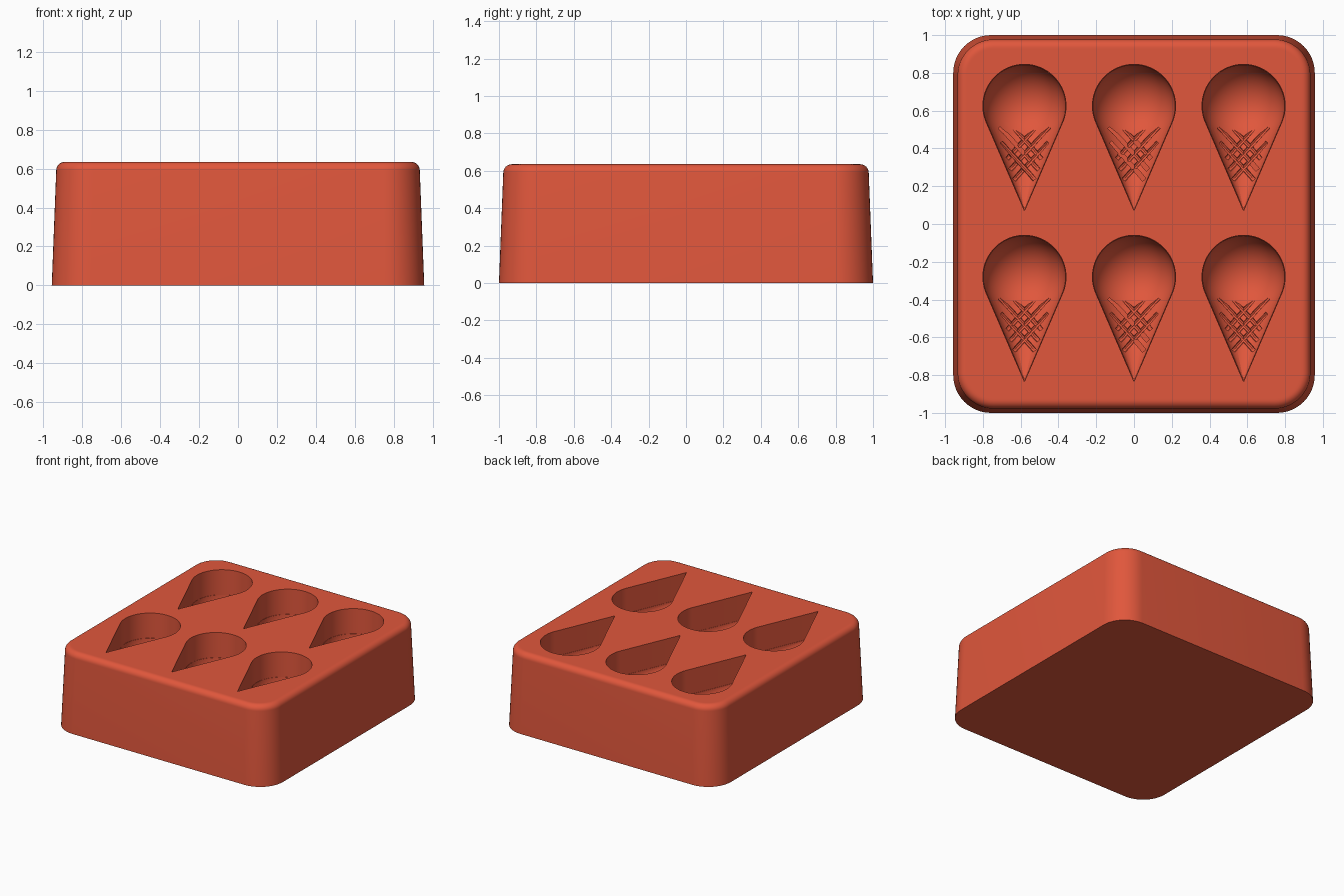
import bpy, bmesh
from math import sin, cos, pi, asin, sqrt
from mathutils import Matrix, Vector

if "Cube" in bpy.data.objects:
    bpy.data.objects.remove(bpy.data.objects["Cube"])

TOP = 0.635
WALL = 0.2                   # straight wall above the rounded cavity floor
R, TIP = 0.22, 0.555         # scoop radius, distance from scoop centre to cone tip
TILT = asin(R / TIP)
FLAT = 0.88                  # cone is slightly shallower than the scoop
CENTRES = [(x, y) for x in (-0.58, 0, 0.58) for y in (0.625, -0.28)]


def make_object(name, bm):
    bmesh.ops.recalc_face_normals(bm, faces=bm.faces)
    mesh = bpy.data.meshes.new(name)
    bm.to_mesh(mesh)
    bm.free()
    obj = bpy.data.objects.new(name, mesh)
    bpy.context.collection.objects.link(obj)
    return obj


def loft(bm, rings):
    """Skin closed rings of points and cap both ends."""
    loops = [[bm.verts.new(p) for p in ring] for ring in rings]
    n = len(loops[0])
    for a, b in zip(loops, loops[1:]):
        for i in range(n):
            j = (i + 1) % n
            bm.faces.new((a[i], a[j], b[j], b[i]))
    bm.faces.new(loops[0][::-1])
    bm.faces.new(loops[-1])


def rounded_rect(hx, hy, r, z, steps=12):
    pts = []
    for q, (sx, sy) in enumerate([(1, 1), (-1, 1), (-1, -1), (1, -1)]):
        for i in range(steps + 1):
            a = (q + i / steps) * pi / 2
            pts.append((sx * (hx - r) + r * cos(a), sy * (hy - r) + r * sin(a), z))
    return pts


# Tapered block with a rounded top edge
bm = bmesh.new()
f = 0.045
rings = [rounded_rect(0.957, 1.0, 0.2, 0)]
for i in range(9):
    a = i / 8 * pi / 2
    inset = f * (1 - cos(a))
    rings.append(rounded_rect(0.934 - inset, 0.977 - inset, 0.19 - inset,
                              TOP - f + f * sin(a)))
rings.append(rounded_rect(0.88, 0.923, 0.136, TOP))
loft(bm, rings)
mold = make_object("mold_block", bm)


# Cavity parts, each built around one scoop centre
def straight_wall(bm, o):
    steps = 64
    outline = [Vector((R * cos(a), R * sin(a), 0)) for a in
               (-TILT + i / steps * (pi + 2 * TILT) for i in range(steps + 1))]
    outline.append(Vector((0, -TIP, 0)))
    loft(bm, [[o + p + Vector((0, 0, z)) for p in outline] for z in (0, WALL + 0.1)])


def scoop_bowl(bm, o):
    bmesh.ops.create_uvsphere(bm, u_segments=64, v_segments=32, radius=R - 0.002,
                              matrix=Matrix.Translation(o))


def cone_bowl(bm, o):
    base = -R * sin(TILT)
    length = TIP + base - 0.004
    place = (Matrix.Translation(o + Vector((0, base - length / 2, 0)))
             @ Matrix.Diagonal((1, 1, FLAT, 1)) @ Matrix.Rotation(pi / 2, 4, "X"))
    bmesh.ops.create_cone(bm, cap_ends=True, segments=64, radius1=R * cos(TILT) - 0.002,
                          radius2=0, depth=length, matrix=place)


def waffle_grooves(side):
    """Parallel grooves that follow the cone floor."""
    def build(bm, o):
        across = Vector((1.1, -side, 0)).normalized()
        for cross in (-0.18, -0.255, -0.33):
            path = []
            for i in range(-40, 41):
                x = i * 0.005
                y = cross + side * 1.1 * x
                r = (y + TIP) * R / sqrt(TIP ** 2 - R ** 2)
                if abs(x) < 0.8 * r and y < -0.11:
                    path.append(o + Vector((x, y, -FLAT * sqrt(r * r - x * x))))
            loft(bm, [[p + 0.013 * (across * cos(k * pi / 4) + Vector((0, 0, sin(k * pi / 4))))
                       for k in range(8)] for p in path])
    return build


# Cut every cavity part out of the block
parts = {"wall": straight_wall, "scoop": scoop_bowl, "cone": cone_bowl,
         "groove_a": waffle_grooves(1), "groove_b": waffle_grooves(-1)}
bpy.context.view_layer.objects.active = mold
for name, build in parts.items():
    bm = bmesh.new()
    for x, y in CENTRES:
        build(bm, Vector((x, y, TOP - WALL)))
    cutter = make_object(name + "_cutter", bm)
    cutter.hide_render = True
    mod = mold.modifiers.new(name, "BOOLEAN")
    mod.operation = "DIFFERENCE"
    mod.solver = "EXACT"
    mod.object = cutter
    bpy.ops.object.modifier_apply(modifier=mod.name)
    bpy.data.objects.remove(cutter)

# Single colour
mat = bpy.data.materials.new("coral_red")
mat.use_nodes = True
colour = (0.75, 0.095, 0.045, 1)
mat.diffuse_color = colour
mat.node_tree.nodes["Principled BSDF"].inputs["Base Color"].default_value = colour
mold.data.materials.clear()
mold.data.materials.append(mat)

for obj in bpy.context.selected_objects:
    obj.select_set(False)
mold.select_set(True)
bpy.ops.object.shade_smooth_by_angle(angle=pi / 6)
